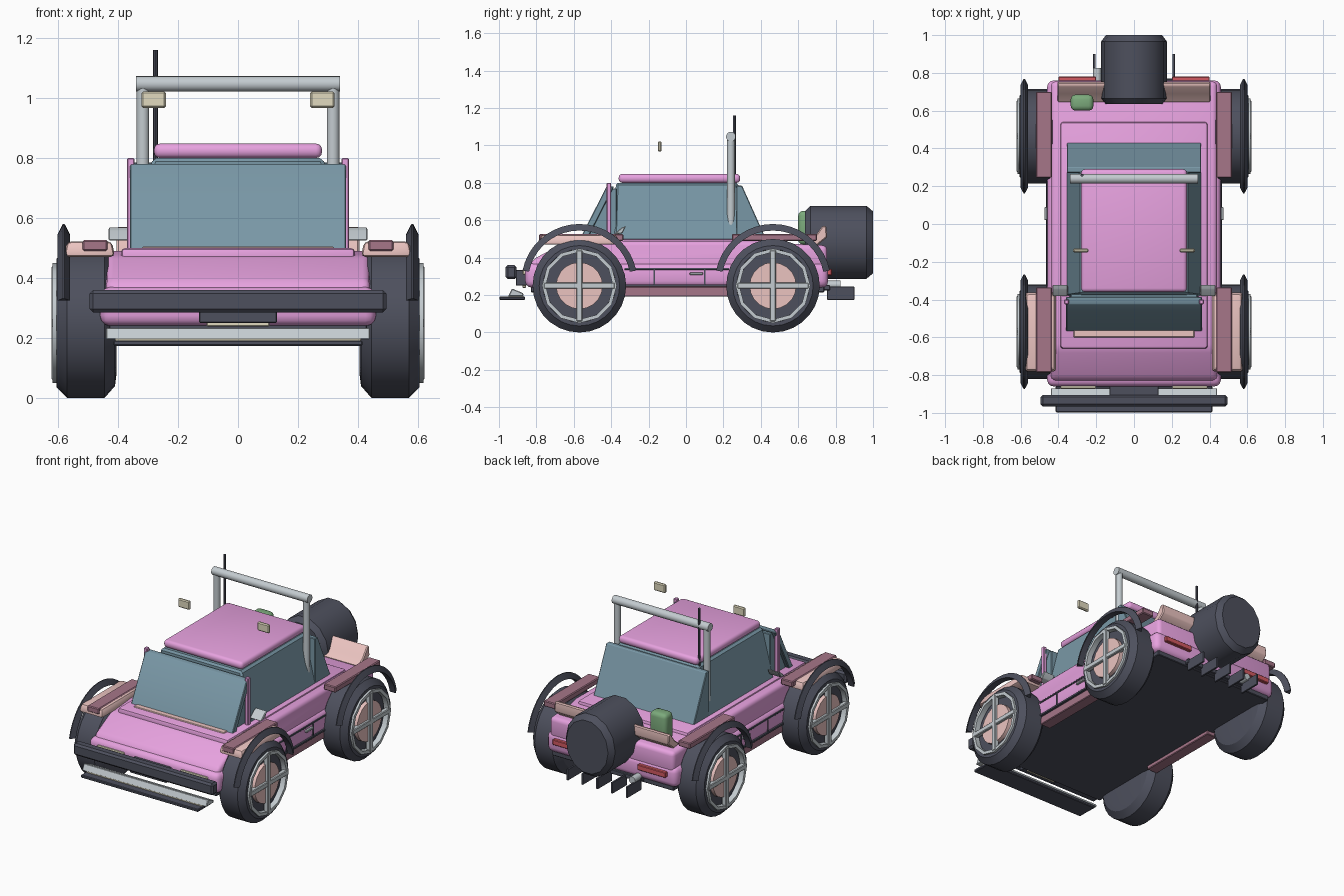
import bpy, bmesh, math
from mathutils import Matrix, Vector

if "Cube" in bpy.data.objects:
    bpy.data.objects.remove(bpy.data.objects["Cube"])

COLORS = dict(pink=(0.80, 0.36, 0.74), dark=(0.075, 0.08, 0.11), glass=(0.19, 0.31, 0.38),
              blush=(0.83, 0.55, 0.53), mauve=(0.38, 0.18, 0.25), cream=(0.75, 0.70, 0.52),
              red=(0.65, 0.10, 0.12), green=(0.20, 0.40, 0.20), steel=(0.55, 0.60, 0.63))
MATS = {}
for key, rgb in COLORS.items():
    MATS[key] = bpy.data.materials.new(key)
    MATS[key].diffuse_color = (*rgb, 1)


def finish(name, bm, color, bevel=0.0, segs=1, smooth=True):
    bmesh.ops.recalc_face_normals(bm, faces=bm.faces)
    if bevel:
        bmesh.ops.bevel(bm, geom=[e for e in bm.edges if e.calc_face_angle(0) > 0.3], offset=bevel,
                        segments=segs, profile=0.5, affect='EDGES', clamp_overlap=True)
    me = bpy.data.meshes.new(name)
    bm.to_mesh(me)
    bm.free()
    ob = bpy.data.objects.new(name, me)
    bpy.context.collection.objects.link(ob)
    me.materials.append(MATS[color])
    if smooth:
        bpy.context.view_layer.objects.active = ob
        ob.select_set(True)
        bpy.ops.object.shade_smooth_by_angle(angle=math.radians(32))
        ob.select_set(False)
    return ob


def box(name, x, y, z, color, bevel=0.004, segs=1, top=(1, 1)):
    """Box from (min, max) ranges; top scales the upper face in x and y."""
    bm = bmesh.new()
    bmesh.ops.create_cube(bm, size=1)
    for v in bm.verts:
        sx, sy = top if v.co.z > 0 else (1, 1)
        v.co = Vector(((x[0] + x[1]) / 2 + v.co.x * (x[1] - x[0]) * sx,
                       (y[0] + y[1]) / 2 + v.co.y * (y[1] - y[0]) * sy,
                       (z[0] + z[1]) / 2 + v.co.z * (z[1] - z[0])))
    return finish(name, bm, color, bevel, segs)


def prism(name, pts, x0, x1, color, bevel=0.004, segs=1):
    """Side profile in (y, z) extruded along x."""
    bm = bmesh.new()
    f = bm.faces.new([bm.verts.new((x0, y, z)) for y, z in pts])
    ext = bmesh.ops.extrude_face_region(bm, geom=[f])
    bmesh.ops.translate(bm, verts=[g for g in ext['geom'] if isinstance(g, bmesh.types.BMVert)],
                        vec=(x1 - x0, 0, 0))
    return finish(name, bm, color, bevel, segs)


def tube(name, a, b, r, color, sides=16):
    bm = bmesh.new()
    a, b = Vector(a), Vector(b)
    mat = Matrix.Translation((a + b) / 2) @ (b - a).to_track_quat('Z', 'Y').to_matrix().to_4x4()
    bmesh.ops.create_cone(bm, cap_ends=True, segments=sides, radius1=r, radius2=r,
                          depth=(b - a).length, matrix=mat)
    return finish(name, bm, color)


def lathe(name, profile, sides, centre, color, axis='X', closed=False, arc=None, scale=(1, 1)):
    """Revolve (offset, radius) points; a partial arc gives a capped bow."""
    bm = bmesh.new()
    a0, a1 = arc or (0, 2 * math.pi)
    rings = []
    for i in range(sides + (1 if arc else 0)):
        a = a0 + (a1 - a0) * i / sides
        ring = []
        for o, r in profile:
            u, w = r * math.cos(a) * scale[0], r * math.sin(a) * scale[1]
            ring.append(bm.verts.new(Vector(centre) + Vector((o, u, w) if axis == 'X' else (u, o, w))))
        rings.append(ring)
    n = len(profile)
    for i in range(sides):
        p, q = rings[i], rings[(i + 1) % len(rings)]
        for j in range(n if closed else n - 1):
            bm.faces.new((p[j], p[(j + 1) % n], q[(j + 1) % n], q[j]))
    if arc:
        bm.faces.new(rings[0])
        bm.faces.new(rings[-1])
    elif not closed:
        bm.faces.new([r[0] for r in rings])
        bm.faces.new([r[-1] for r in rings])
    return finish(name, bm, color)


# Body, hood and underside
box("lower_body", (-0.46, 0.46), (-0.86, 0.76), (0.24, 0.37), 'pink', 0.035, 3)
prism("upper_body", [(-0.845, 0.33), (-0.82, 0.39), (-0.66, 0.475), (-0.5, 0.49), (0.5, 0.49),
                     (0.56, 0.475), (0.755, 0.465), (0.755, 0.33)], -0.44, 0.44, 'pink', 0.025, 3)
box("deck", (-0.39, 0.39), (-0.66, 0.54), (0.44, 0.50), 'pink', 0.015, 2)
box("underside", (-0.43, 0.43), (-0.83, 0.74), (0.215, 0.26), 'dark')
box("cowl_strip", (-0.32, 0.32), (-0.60, -0.55), (0.485, 0.505), 'blush')

# Cabin
box("cabin_glass", (-0.36, 0.36), (-0.385, 0.29), (0.48, 0.80), 'glass', 0.012, 1, (0.79, 0.97))
prism("windscreen", [(-0.57, 0.495), (-0.53, 0.495), (-0.385, 0.78), (-0.425, 0.78)],
      -0.36, 0.36, 'glass')
prism("windscreen_filler", [(-0.535, 0.49), (-0.37, 0.49), (-0.37, 0.77), (-0.40, 0.77)],
      -0.335, 0.335, 'glass')
prism("rear_window", [(0.27, 0.785), (0.30, 0.785), (0.43, 0.495), (0.27, 0.495)],
      -0.355, 0.355, 'glass')
box("roof", (-0.28, 0.28), (-0.36, 0.29), (0.80, 0.848), 'pink', 0.02, 3)

# Bumper, winch, skid plate
box("front_bumper", (-0.495, 0.495), (-0.965, -0.905), (0.285, 0.36), 'dark', 0.012)
box("winch", (-0.13, 0.13), (-0.91, -0.85), (0.25, 0.335), 'dark')
box("front_plate", (-0.105, 0.105), (-0.875, -0.855), (0.238, 0.26), 'cream')
prism("lower_bar", [(-0.95, 0.195), (-0.87, 0.195), (-0.87, 0.21), (-0.93, 0.235)],
      -0.44, 0.44, 'steel')
box("skid_trim", (-0.41, 0.41), (-0.95, -0.87), (0.183, 0.198), 'cream', 0.002)
box("skid_plate", (-0.415, 0.415), (-0.997, -0.86), (0.174, 0.192), 'dark')

# Roll bar and aerial
tube("roll_bar_top", (-0.34, 0.24, 1.047), (0.34, 0.24, 1.047), 0.026, 'steel')
tube("aerial", (-0.275, 0.258, 0.56), (-0.275, 0.258, 1.16), 0.008, 'dark', 8)

# Rear: spare wheel, lip, canister, fins, exhaust
lathe("spare_wheel", [(0.635, 0.17), (0.665, 0.20), (0.965, 0.20), (1.0, 0.17)], 14,
      (0, 0, 0.482), 'dark', 'Y', scale=(0.875, 1))
prism("rear_lip", [(0.64, 0.475), (0.70, 0.465), (0.755, 0.51), (0.75, 0.57), (0.73, 0.57),
                   (0.69, 0.515)], -0.405, 0.405, 'blush', 0.006)
box("canister", (-0.335, -0.215), (0.60, 0.685), (0.47, 0.65), 'green', 0.025, 3)
for i in range(5):
    x = (i - 2) * 0.105
    box("rear_fin", (x - 0.006, x + 0.006), (0.755, 0.90), (0.175, 0.245), 'dark', 0.001)
box("fin_mount", (-0.22, 0.22), (0.72, 0.77), (0.225, 0.255), 'dark')
tube("exhaust", (-0.195, 0.70, 0.255), (-0.195, 0.825, 0.255), 0.022, 'steel')

WHEELS = (-0.57, 0.465)
for s in (-1, 1):
    def sbox(name, x, *args, **kw):
        return box(name, sorted((s * x[0], s * x[1])), *args, **kw)

    # Wheels with rim, hub and cross spokes, under a bowed fender
    for wy in WHEELS:
        lathe("tyre", [(s * 0.405, 0.17), (s * 0.41, 0.21), (s * 0.445, 0.25), (s * 0.57, 0.25),
                       (s * 0.605, 0.215), (s * 0.605, 0.195), (s * 0.58, 0.18)], 28, (0, wy, 0.25), 'dark')
        lathe("rim_ring", [(s * 0.585, 0.18), (s * 0.618, 0.18), (s * 0.618, 0.20), (s * 0.585, 0.20)],
              12, (0, wy, 0.25), 'steel', closed=True)
        tube("hub", (s * 0.55, wy, 0.25), (s * 0.605, wy, 0.25), 0.125, 'blush', 20)
        sbox("spoke_upright", (0.59, 0.622), (wy - 0.016, wy + 0.016), (0.06, 0.44), 'steel')
        sbox("spoke_level", (0.59, 0.621), (wy - 0.19, wy + 0.19), (0.234, 0.266), 'steel')
        lathe("fender_arch", [(s * 0.56, 0.275), (s * 0.578, 0.31), (s * 0.584, 0.31), (s * 0.602, 0.275)],
              18, (0, wy, 0.27), 'dark', closed=True, arc=(0.2, math.pi - 0.2))
    sbox("front_fender_pad", (0.41, 0.58), (-0.785, -0.36), (0.47, 0.522), 'blush', 0.015, 2, top=(0.88, 0.95))
    sbox("front_fender_rail", (0.435, 0.518), (-0.785, -0.335), (0.49, 0.527), 'mauve', 0.005)
    sbox("rear_fender_rail", (0.435, 0.518), (0.245, 0.70), (0.49, 0.527), 'mauve', 0.005)

    # Side sill, door trim and handle
    sbox("sill", (0.38, 0.455), (-0.33, 0.23), (0.192, 0.245), 'mauve')
    sbox("door_trim_low", (0.45, 0.466), (-0.33, 0.23), (0.245, 0.257), 'dark', 0.001)
    sbox("door_trim_high", (0.44, 0.464), (-0.33, 0.23), (0.335, 0.345), 'dark', 0.001)
    for y in (-0.17, 0.10):
        sbox("door_seam", (0.45, 0.464), (y - 0.004, y + 0.004), (0.255, 0.34), 'dark', 0.001)
    sbox("door_handle", (0.45, 0.474), (0.02, 0.09), (0.308, 0.322), 'steel', 0.003)

    # Pillars, mirrors, roll bar posts and lamps
    sbox("pillar", (0.345, 0.37), (-0.425, -0.40), (0.45, 0.80), 'pink')
    prism("mirror", [(-0.385, 0.525), (-0.34, 0.53), (-0.32, 0.57), (-0.345, 0.56)],
          s * 0.35, s * 0.432, 'steel')
    tube("roll_bar_post", (s * 0.317, 0.24, 0.50), (s * 0.317, 0.24, 1.05), 0.021, 'steel')
    sbox("roof_lamp", (0.24, 0.322), (-0.15, -0.13), (0.967, 1.022), 'cream', 0.006)
    sbox("headlight", (0.2, 0.39), (-0.873, -0.84), (0.31, 0.34), 'cream')
    sbox("tail_light", (0.2, 0.40), (0.74, 0.78), (0.305, 0.34), 'red')

for m in bpy.data.materials:
    if m.users and not m.is_grease_pencil:
        m.use_nodes = True
        m.node_tree.nodes["Principled BSDF"].inputs["Base Color"].default_value = m.diffuse_color
